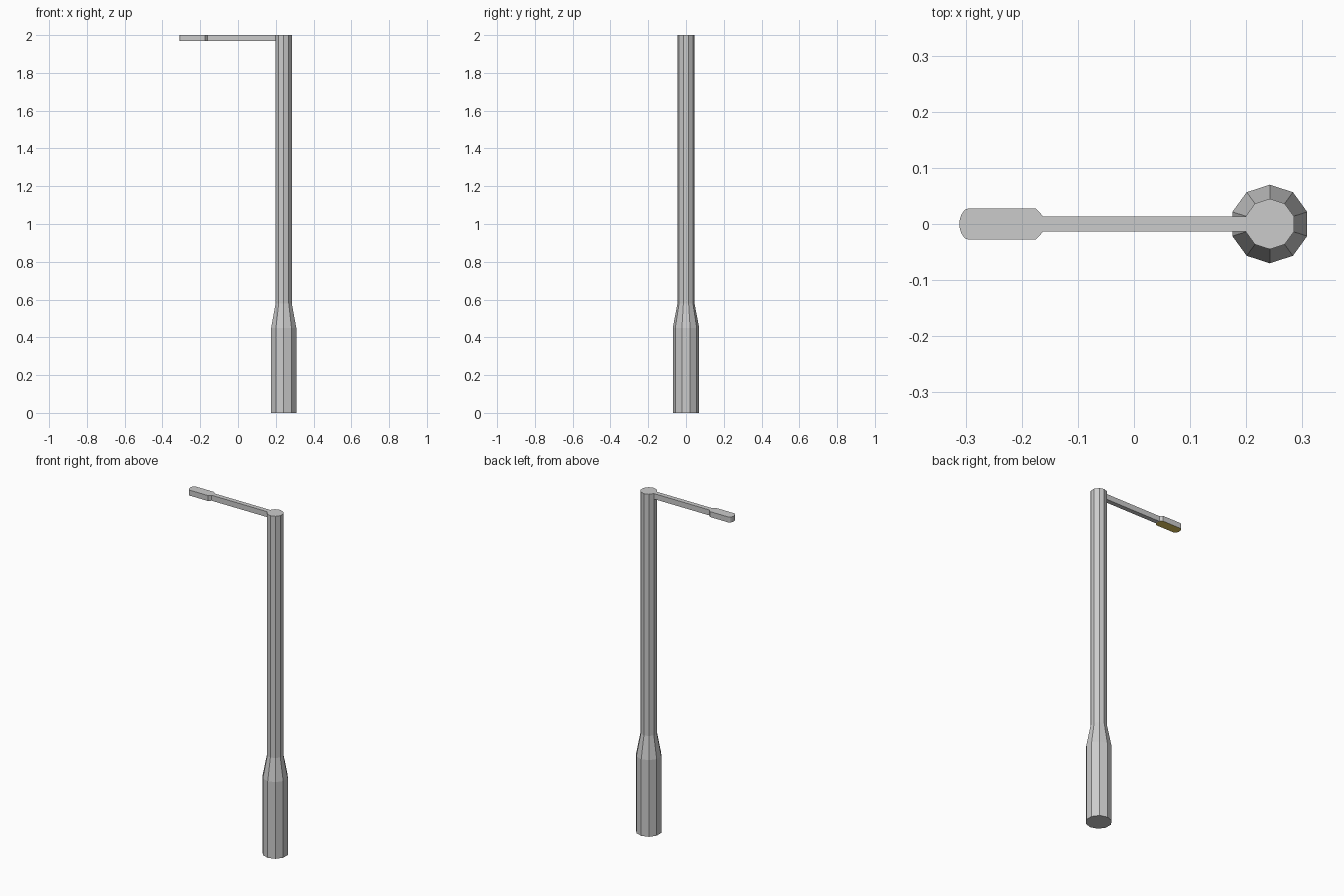
import bpy, bmesh
from math import sin, cos, pi

if "Cube" in bpy.data.objects:
    bpy.data.objects.remove(bpy.data.objects["Cube"])

POLE_X = 0.242
TOP, UNDER = 2.0, 1.968


def make_object(name, bm):
    bmesh.ops.recalc_face_normals(bm, faces=bm.faces[:])
    me = bpy.data.meshes.new(name)
    bm.to_mesh(me)
    bm.free()
    ob = bpy.data.objects.new(name, me)
    bpy.context.collection.objects.link(ob)
    return ob


def mirrored(half):
    """Closed outline from (x, half width) points, mirrored across y = 0."""
    return half + [(x, -y) for x, y in reversed(half)]


def prism(name, outline, z0, z1, bottom=True):
    bm = bmesh.new()
    low = [bm.verts.new((x, y, z0)) for x, y in outline]
    high = [bm.verts.new((x, y, z1)) for x, y in outline]
    n = len(outline)
    for i in range(n):
        j = (i + 1) % n
        bm.faces.new((low[i], low[j], high[j], high[i]))
    bm.faces.new(high)
    if bottom:
        bm.faces.new(low[::-1])
    return make_object(name, bm)


# Ten-sided pole: wide base, short taper, straight shaft
bm = bmesh.new()
SIDES = 10
rings = []
for r, z in [(0.07, 0), (0.07, 0.45), (0.045, 0.58), (0.045, TOP)]:
    angles = [pi / 2 + 2 * pi * k / SIDES for k in range(SIDES)]
    rings.append([bm.verts.new((POLE_X + r * cos(a), r * sin(a), z)) for a in angles])
for a, b in zip(rings, rings[1:]):
    for i in range(SIDES):
        j = (i + 1) % SIDES
        bm.faces.new((a[i], a[j], b[j], b[i]))
bm.faces.new(rings[0][::-1])
bm.faces.new(rings[-1])
make_object("pole", bm)

# Arm reaching from the pole to the lamp
prism("arm", mirrored([(0.2, 0.0137), (-0.162, 0.0137)]), UNDER, TOP)

# Lamp head with chamfered neck and rounded tip, open underneath
lamp = mirrored([(-0.162, 0.0137), (-0.175, 0.028), (-0.295, 0.028),
                 (-0.302, 0.025), (-0.308, 0.016), (-0.311, 0.006)])
prism("lamp_housing", lamp, UNDER, TOP, bottom=False)

# Yellow light panel closing the underside
bm = bmesh.new()
bm.faces.new([bm.verts.new((x, y, UNDER)) for x, y in lamp])
panel = make_object("light_panel", bm)
if panel.data.polygons[0].normal.z > 0:
    panel.data.flip_normals()
mat = bpy.data.materials.new("warm_light")
mat.diffuse_color = (0.8, 0.6, 0.12, 1)
mat.use_nodes = True
mat.node_tree.nodes["Principled BSDF"].inputs["Base Color"].default_value = mat.diffuse_color
panel.data.materials.append(mat)
